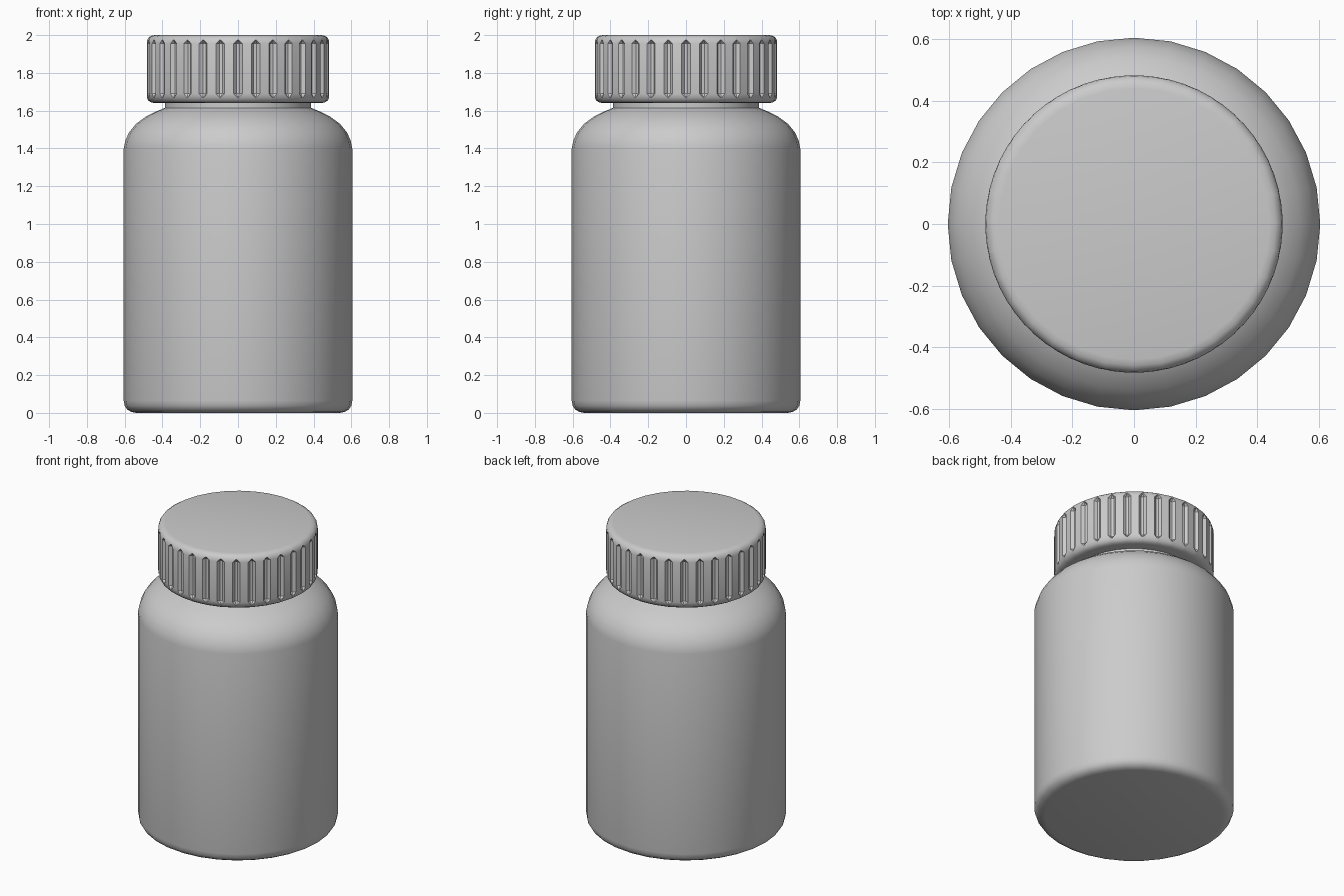
import bpy, bmesh
from math import sin, cos, pi, radians

if "Cube" in bpy.data.objects:
    bpy.data.objects.remove(bpy.data.objects["Cube"])

SEG = 32


def loft(name, rings):
    """Skin a stack of closed rings (equal point counts), capping both ends."""
    bm = bmesh.new()
    loops = [[bm.verts.new(p) for p in ring] for ring in rings]
    n = len(loops[0])
    for a, b in zip(loops, loops[1:]):
        for i in range(n):
            j = (i + 1) % n
            bm.faces.new((a[i], a[j], b[j], b[i]))
    bm.faces.new(loops[0][::-1])
    bm.faces.new(loops[-1])
    mesh = bpy.data.meshes.new(name)
    bm.to_mesh(mesh)
    bm.free()
    ob = bpy.data.objects.new(name, mesh)
    bpy.context.collection.objects.link(ob)
    bpy.ops.object.select_all(action='DESELECT')
    ob.select_set(True)
    bpy.context.view_layer.objects.active = ob
    bpy.ops.object.shade_smooth_by_angle(angle=radians(35))
    return ob


def circle(r, z):
    return [(r * cos(2 * pi * i / SEG), r * sin(2 * pi * i / SEG), z)
            for i in range(SEG)]


def grooved(r, z, depth):
    """Cap ring: grooves open to full width where depth > 0, else close to a point."""
    outer, inner = (2.7, 1.0) if depth else (0.4, 0.15)
    pts = []
    for i in range(SEG):
        for off, rad in ((-outer, r), (-inner, r - depth),
                         (inner, r - depth), (outer, r)):
            a = 2 * pi * i / SEG + radians(off)
            pts.append((rad * cos(a), rad * sin(a), z))
    return pts


# Bottle body: rounded base, straight wall, curved shoulder, neck
body = [(0.54, 0), (0.565, 0.005), (0.587, 0.018), (0.6, 0.038), (0.605, 0.065),
        (0.605, 1.40), (0.597, 1.44), (0.577, 1.485), (0.54, 1.53),
        (0.49, 1.567), (0.44, 1.593), (0.387, 1.615), (0.387, 1.70)]
loft("bottle_body", [circle(r, z) for r, z in body])

# Screw cap with rounded rims and vertical grip grooves (radius, height, groove depth)
cap = [(0.44, 1.64, 0), (0.46, 1.644, 0), (0.475, 1.654, 0), (0.482, 1.669, 0),
       (0.483, 1.69, 0.018), (0.483, 1.955, 0.018), (0.481, 1.974, 0),
       (0.474, 1.987, 0), (0.46, 1.996, 0), (0.44, 2.0, 0)]
loft("screw_cap", [grooved(*c) for c in cap])
